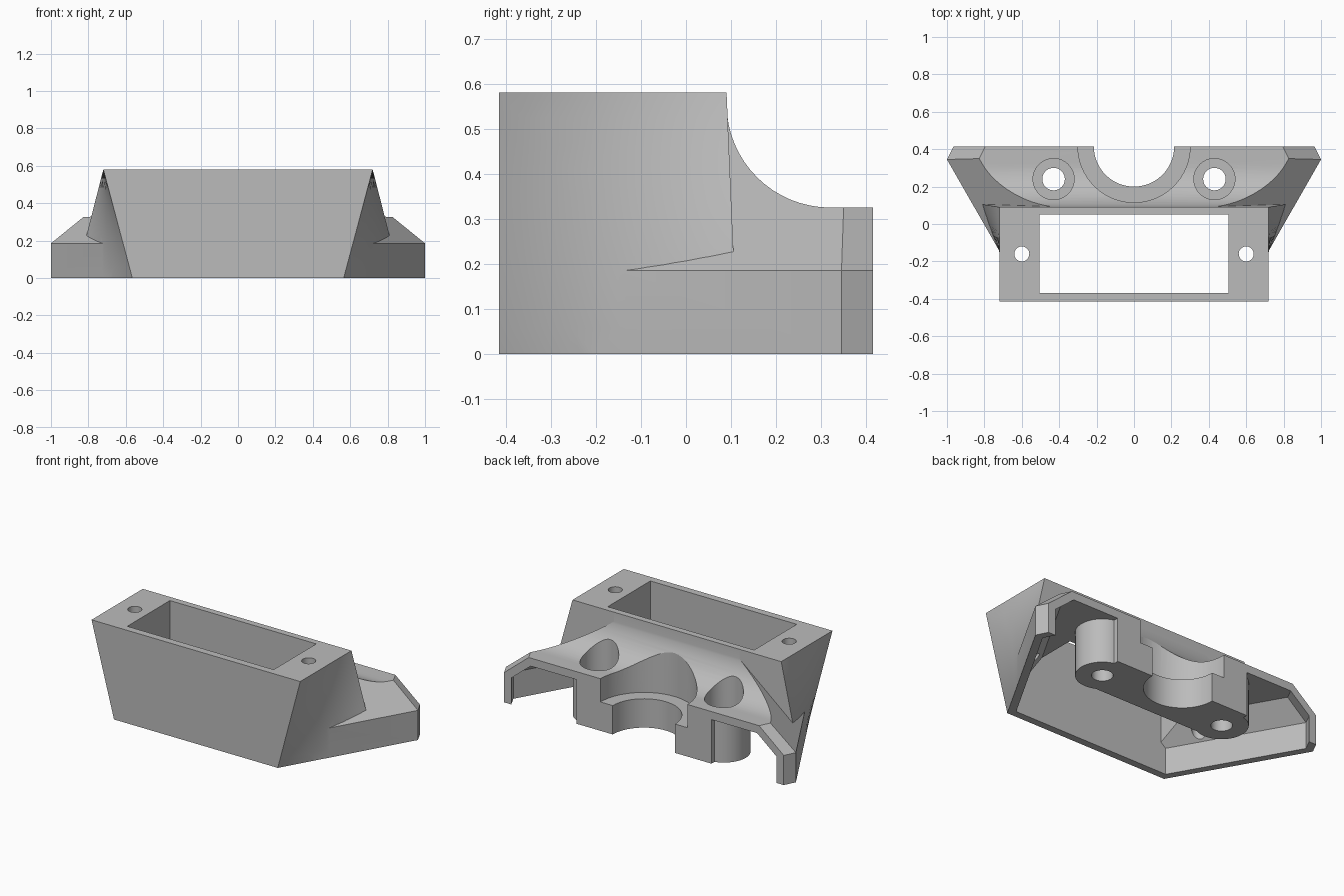
import bpy, bmesh, math
from mathutils import Vector

old = bpy.data.objects.get("Cube")
if old:
    bpy.data.objects.remove(old, do_unlink=True)

grey = bpy.data.materials.new("plain_grey")
grey.use_nodes = True
grey.diffuse_color = (0.5, 0.5, 0.5, 1)
grey.node_tree.nodes["Principled BSDF"].inputs["Base Color"].default_value = (0.5, 0.5, 0.5, 1)

FRONT, BACK, TOP = -0.415, 0.415, 0.58
WALL = 0.045
ARM = Vector((1.0, 0.345, 0.185))      # outer corner of each side arm, at wall height
SLOPE = 0.92                           # rise of the sloped shoulder per unit inward


def make(name, bm):
    bmesh.ops.recalc_face_normals(bm, faces=bm.faces)
    mesh = bpy.data.meshes.new(name)
    bm.to_mesh(mesh)
    bm.free()
    mesh.materials.append(grey)
    ob = bpy.data.objects.new(name, mesh)
    bpy.context.collection.objects.link(ob)
    return ob


def convex(name, planes):
    """Solid left after slicing a large cube with (point, outward normal) planes."""
    bm = bmesh.new()
    bmesh.ops.create_cube(bm, size=4)
    for point, normal in planes:
        geom = bm.verts[:] + bm.edges[:] + bm.faces[:]
        cut = bmesh.ops.bisect_plane(bm, geom=geom, plane_co=point, plane_no=normal, clear_outer=True)
        edges = [e for e in cut["geom_cut"] if isinstance(e, bmesh.types.BMEdge)]
        if edges:
            bmesh.ops.contextual_create(bm, geom=edges)
    return make(name, bm)


def shoulder_planes(inset):
    """Vertical side walls and the sloped shoulders above them, on both sides."""
    planes = []
    for s in (1, -1):
        for n in (Vector((0.868, -0.497, 0)), Vector((0.894, 0.447, 0))):
            slope = Vector((n.x * SLOPE, n.y * SLOPE, 1)).normalized()
            for normal in (n, slope):
                p = ARM - normal * inset
                planes.append((Vector((s * p.x, p.y, p.z)), Vector((s * normal.x, normal.y, normal.z))))
    return planes


def box(name, x0, x1, y0, y1, z0, z1):
    bm = bmesh.new()
    bmesh.ops.create_cube(bm, size=1)
    for v in bm.verts:
        v.co = ((x0 + x1) / 2 + v.co.x * (x1 - x0),
                (y0 + y1) / 2 + v.co.y * (y1 - y0),
                (z0 + z1) / 2 + v.co.z * (z1 - z0))
    return make(name, bm)


def cylinder(name, x, y, r, z0, z1):
    bm = bmesh.new()
    bmesh.ops.create_cone(bm, cap_ends=True, segments=64, radius1=r, radius2=r, depth=z1 - z0)
    bmesh.ops.translate(bm, verts=bm.verts, vec=(x, y, (z0 + z1) / 2))
    return make(name, bm)


def combine(target, tool, op):
    mod = target.modifiers.new(op, "BOOLEAN")
    mod.operation, mod.solver, mod.object = op, "EXACT", tool
    bpy.context.view_layer.objects.active = target
    bpy.ops.object.modifier_apply(modifier=mod.name)
    bpy.data.objects.remove(tool, do_unlink=True)


def lerp(a, b, t):
    return a + (b - a) * t


# Base with sloped shoulders, trimmed by a side profile with a concave back
body = convex("bracket_body", [
    (Vector((0, FRONT, 0)), Vector((0, -1, 0))),
    (Vector((0, BACK, 0)), Vector((0, 1, 0))),
    (Vector((0, 0, 0)), Vector((0, 0, -1))),
] + shoulder_planes(0))

profile = [(-0.6, -0.1), (0.6, -0.1), (0.6, 0.325)]
for i in range(17):
    a = math.radians(270 - 90 * i / 16)
    profile.append((0.32 + 0.23 * math.cos(a), 0.555 + 0.23 * math.sin(a)))
profile += [(0.09, 0.572), (-0.6, 0.572)]
bm = bmesh.new()
face = bm.faces.new([bm.verts.new((-1.5, y, z)) for y, z in profile])
side = bmesh.ops.extrude_face_region(bm, geom=[face])
bmesh.ops.translate(bm, vec=(3, 0, 0), verts=[v for v in side["geom"] if isinstance(v, bmesh.types.BMVert)])
combine(body, make("side_profile", bm), "INTERSECT")

# Upper block: rectangle on top, splayed trapezoid below, twisted sides between
bm = bmesh.new()
bmesh.ops.create_cube(bm, size=2)
bmesh.ops.subdivide_edges(bm, edges=bm.edges[:], cuts=9, use_grid_fill=True)
for v in bm.verts:
    u, t, w = v.co.x, (v.co.y + 1) / 2, (v.co.z + 1) / 2
    v.co = (u * lerp(lerp(0.565, 0.868, t), 0.72, w),
            lerp(FRONT, lerp(0.115, 0.09, w), t), TOP * w)
bmesh.ops.triangulate(bm, faces=bm.faces[:])
combine(body, make("upper_block", bm), "UNION")

# Hollow underside, open at the back
combine(body, convex("underside_cavity", [
    (Vector((0, FRONT + WALL, 0)), Vector((0, -1, 0))),
    (Vector((0, 0, 0.275)), Vector((0, 0, 1))),
] + shoulder_planes(WALL)), "DIFFERENCE")

# Central mount and the two screw bosses
combine(body, box("mount_slab", -0.466, 0.466, 0.105, BACK, 0, 0.3), "UNION")
for s in (1, -1):
    combine(body, cylinder("boss", s * 0.43, 0.24, 0.15, 0, 0.3), "UNION")

# Rectangular window through the upper block
combine(body, box("window", -0.505, 0.505, FRONT + WALL, 0.05, -0.1, 0.7), "DIFFERENCE")

# Half-round seat with a stepped ledge at the back
combine(body, cylinder("seat_ledge", 0, BACK, 0.3, 0.18, 0.7), "DIFFERENCE")
combine(body, cylinder("seat_bore", 0, BACK, 0.215, -0.1, 0.7), "DIFFERENCE")

# Counterbored screw holes and the small holes in the upper block
for s in (1, -1):
    combine(body, cylinder("counterbore", s * 0.43, 0.24, 0.11, 0.18, 0.7), "DIFFERENCE")
    combine(body, cylinder("screw_hole", s * 0.43, 0.24, 0.06, -0.1, 0.7), "DIFFERENCE")
    combine(body, cylinder("small_hole", s * 0.6, -0.16, 0.04, -0.1, 0.7), "DIFFERENCE")

bpy.ops.object.select_all(action="DESELECT")
body.select_set(True)
bpy.context.view_layer.objects.active = body
bpy.ops.object.shade_smooth_by_angle(angle=math.radians(25))
